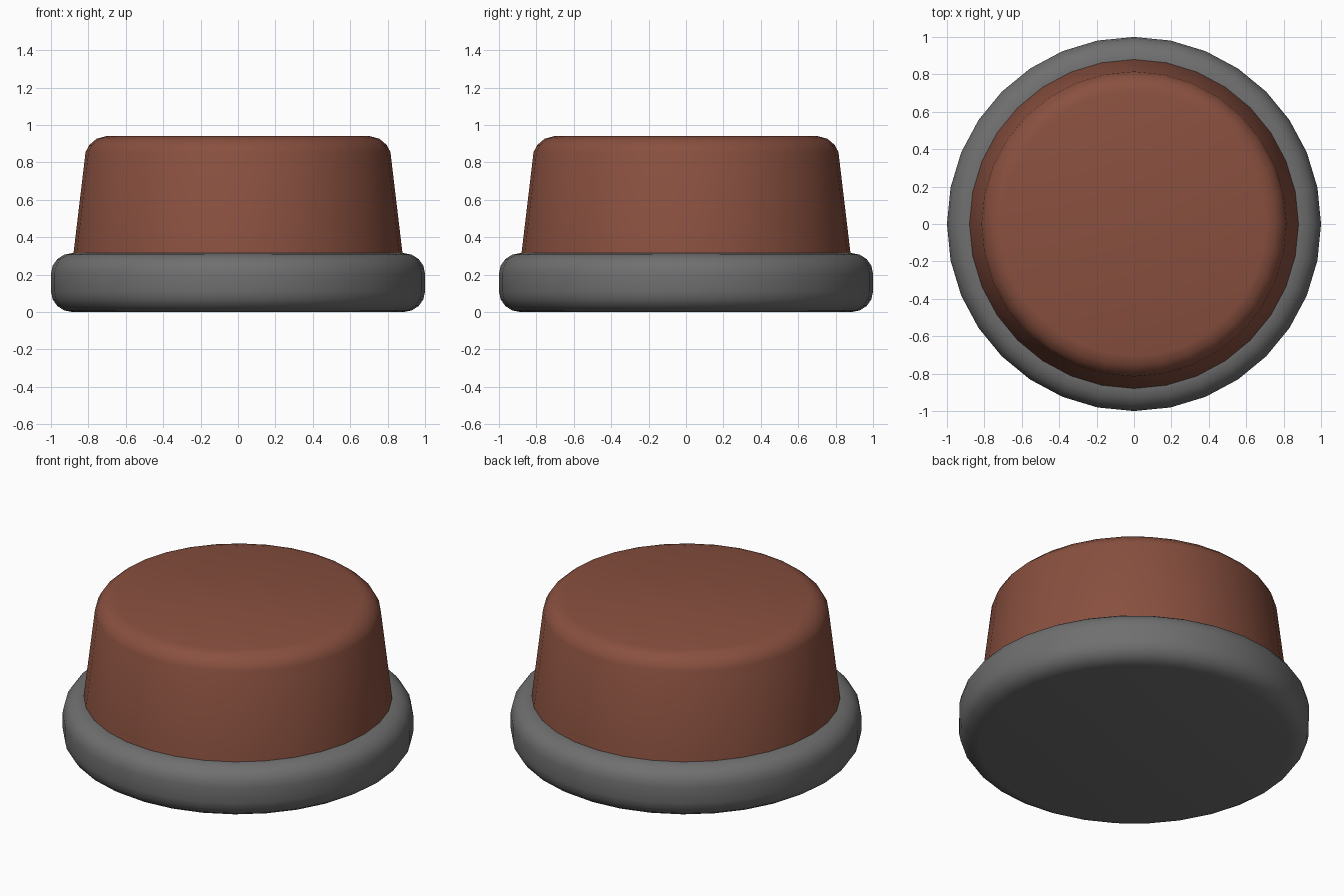
import bpy, bmesh, math

if "Cube" in bpy.data.objects:
    bpy.data.objects.remove(bpy.data.objects["Cube"])

SIDES = 32

def arc(cx, cz, rx, rz, a0, a1, n):
    """Points of an elliptical corner from angle a0 to a1 (degrees)."""
    pts = []
    for i in range(n + 1):
        a = math.radians(a0 + (a1 - a0) * i / n)
        pts.append((cx + rx * math.cos(a), cz + rz * math.sin(a)))
    return pts

def turned(name, profile, color):
    """Closed turned solid: rings of a profile, capped at both ends."""
    bm = bmesh.new()
    rings = [[bm.verts.new((r * math.cos(2 * math.pi * i / SIDES),
                            r * math.sin(2 * math.pi * i / SIDES), z))
              for i in range(SIDES)] for r, z in profile]
    for a, b in zip(rings, rings[1:]):
        for i in range(SIDES):
            j = (i + 1) % SIDES
            bm.faces.new((a[i], a[j], b[j], b[i]))
    bm.faces.new(rings[0][::-1])
    bm.faces.new(rings[-1])
    mesh = bpy.data.meshes.new(name)
    bm.to_mesh(mesh)
    bm.free()
    obj = bpy.data.objects.new(name, mesh)
    bpy.context.collection.objects.link(obj)
    mat = bpy.data.materials.new(name + "_color")
    mat.diffuse_color = color
    mat.use_nodes = True
    mat.node_tree.nodes["Principled BSDF"].inputs["Base Color"].default_value = mat.diffuse_color
    mesh.materials.append(mat)
    bpy.ops.object.select_all(action='DESELECT')
    obj.select_set(True)
    bpy.context.view_layer.objects.active = obj
    bpy.ops.object.shade_smooth_by_angle(angle=math.radians(40))
    return obj

# Rounded grey base ring
turned("base",
       arc(0.885, 0.11, 0.115, 0.11, -90, 0, 4) + arc(0.885, 0.205, 0.115, 0.11, 0, 90, 4),
       (0.16, 0.16, 0.16, 1))

# Tapered brown button cap with a rounded top edge
turned("button_cap",
       [(0.88, 0.31), (0.815, 0.855), (0.796, 0.892), (0.757, 0.926), (0.705, 0.94)],
       (0.25, 0.08, 0.05, 1))
